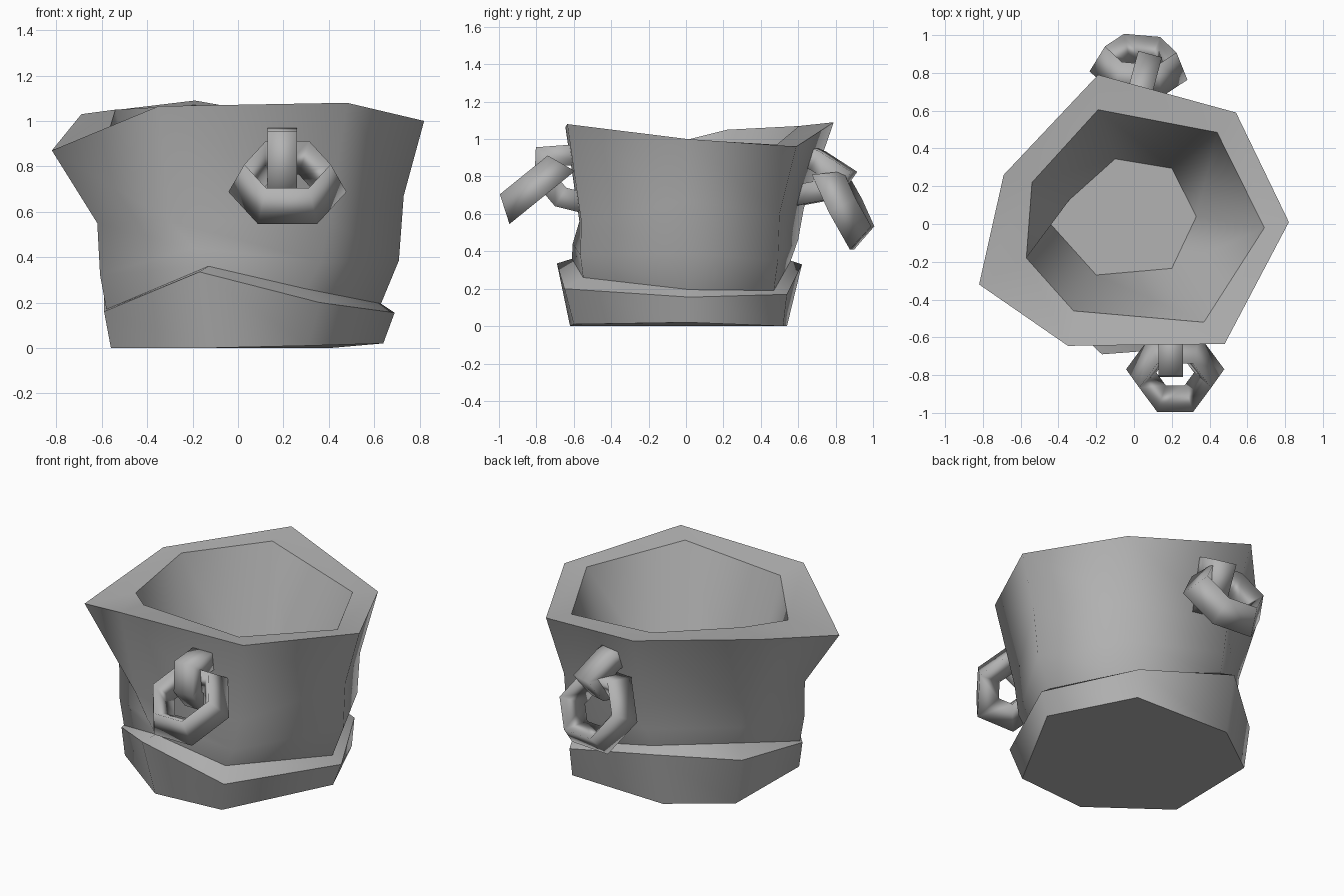
import bpy
import bmesh
import math
from mathutils import Matrix, Vector

default_cube = bpy.data.objects.get("Cube")
if default_cube:
    bpy.data.objects.remove(default_cube, do_unlink=True)

# Plain grey finish shared by every part
grey = bpy.data.materials.new("plain_grey")
grey.use_nodes = True
colour = (0.45, 0.45, 0.45, 1.0)
grey.diffuse_color = colour
grey.node_tree.nodes["Principled BSDF"].inputs["Base Color"].default_value = colour


def finish(bm, name):
    """Turn a bmesh into a named, shaded object."""
    bmesh.ops.recalc_face_normals(bm, faces=bm.faces)
    mesh = bpy.data.meshes.new(name)
    bm.to_mesh(mesh)
    bm.free()
    mesh.materials.append(grey)
    obj = bpy.data.objects.new(name, mesh)
    bpy.context.collection.objects.link(obj)
    return obj


def loft(name, rings, sharp_rings=(), cap_start=False, cap_end=False, closed=False):
    """Skin a chain of rings, keeping the chosen rings as hard edges."""
    bm = bmesh.new()
    loops = [[bm.verts.new(p) for p in ring] for ring in rings]
    count = len(loops[0])
    pairs = list(zip(loops, loops[1:]))
    if closed:
        pairs.append((loops[-1], loops[0]))
    for low, high in pairs:
        for i in range(count):
            j = (i + 1) % count
            bm.faces.new((low[i], low[j], high[j], high[i]))
    if cap_start:
        bm.faces.new(loops[0][::-1])
    if cap_end:
        bm.faces.new(loops[-1])
    for face in bm.faces:
        face.smooth = True
    for k in sharp_rings:
        for i in range(count):
            edge = bm.edges.get((loops[k][i], loops[k][(i + 1) % count]))
            edge.smooth = False
    return finish(bm, name)


# Irregular outlines, each listed clockwise from the back corner
foot = [(-.22, .54, 0), (.41, .52, 0), (.64, .01, .02), (.31, -.6, .01),
        (-.13, -.62, 0), (-.56, -.3, 0), (-.55, .3, 0)]
band_top = [(-.21, .62, .33), (.415, .54, .17), (.69, .02, .155), (.36, -.65, .2),
            (-.17, -.69, .335), (-.59, -.29, .16), (-.59, .3, .275)]
ledge = [(-.16, .56, .35), (.41, .47, .19), (.63, .02, .195), (.3, -.55, .26),
         (-.13, -.61, .36), (-.58, -.28, .17), (-.52, .24, .34)]
waist = [(-.15, .63, .63), (.48, .5, .6), (.73, 0, .67), (.4, -.56, .56),
         (-.3, -.57, .56), (-.62, -.27, .55), (-.56, .24, .6)]
rim = [(-.19, .79, 1.09), (.54, .59, .96), (.82, .01, 1), (.48, -.635, 1.08),
       (-.35, -.645, 1.065), (-.82, -.32, .87), (-.69, .26, 1.03)]
mouth = [(-.19, .605, 1.07), (.44, .485, .97), (.69, -.02, 1), (.37, -.52, 1.06),
         (-.32, -.46, 1.05), (-.57, -.18, .95), (-.54, .22, 1.05)]
floor = [(-.1, .345), (.2, .295), (.33, .04), (.2, -.235),
         (-.2, -.27), (-.46, .02), (-.34, .13)]
floor = [(x, y, .2) for x, y in floor]

# Slight swelling between the ledge and the waist
belly = []
for a, b in zip(ledge, waist):
    p = Vector(a).lerp(Vector(b), .4)
    belly.append((p.x * 1.04 + .012, p.y * 1.02, p.z))

loft("base_band", [foot, band_top, ledge], (0, 1, 2), cap_start=True)
loft("pot_body", [ledge, belly, waist, rim, mouth, floor], (0, 3, 4, 5), cap_end=True)


# Hanging six-sided rings of three-sided section, held by bent staples
up = Vector((0, 0, 1))
ring_section = [(.19, .078), (.26, -.078), (.1, -.05)]


def frame(facing, yaw):
    turn = Matrix.Rotation(math.radians(yaw), 3, 'Z')
    return turn @ Vector((1, 0, 0)), turn @ Vector((0, facing, 0))


def hanging_ring(name, facing, yaw, droop, centre):
    across, outward = frame(facing, yaw)
    c, s = math.cos(math.radians(droop)), math.sin(math.radians(droop))
    slope = outward * c - up * s
    normal = outward * s + up * c
    rings = []
    for i in range(6):
        angle = math.tau * i / 6
        radial = across * math.cos(angle) + slope * math.sin(angle)
        rings.append([Vector(centre) + radial * r + normal * n for r, n in ring_section])
    loft(name, rings, closed=True)


def staple(name, facing, yaw, origin, path):
    """Square bar following a path given as reach from the wall and height."""
    across, outward = frame(facing, yaw)
    points = [Vector(origin) + outward * a + up * z for a, z in path]
    last = len(points) - 1
    rings = []
    for i, p in enumerate(points):
        step_in = (p - points[max(i - 1, 0)]).normalized()
        step_out = (points[min(i + 1, last)] - p).normalized()
        tangent = (step_in + step_out).normalized()
        lean = max(tangent.dot(step_out if i == 0 else step_in), .5)
        side = tangent.cross(across) * (.055 / lean)
        wide = across * .065
        rings.append([p + side + wide, p + side - wide, p - side - wide, p - side + wide])
    loft(name, rings, cap_start=True, cap_end=True)


hanging_ring("front_ring", -1, 0, 39, (.218, -.818, .748))
staple("front_staple", -1, 0, (.195, -.55, 0),
       [(0, .92), (.2, .905), (.205, .79), (.12, .69), (0, .66)])
hanging_ring("back_ring", 1, -5, 63, (.03, .855, .645))
staple("back_staple", 1, -15, (.005, .6, 0),
       [(0, .93), (.11, .885), (.23, .81), (.17, .73), (0, .7)])
